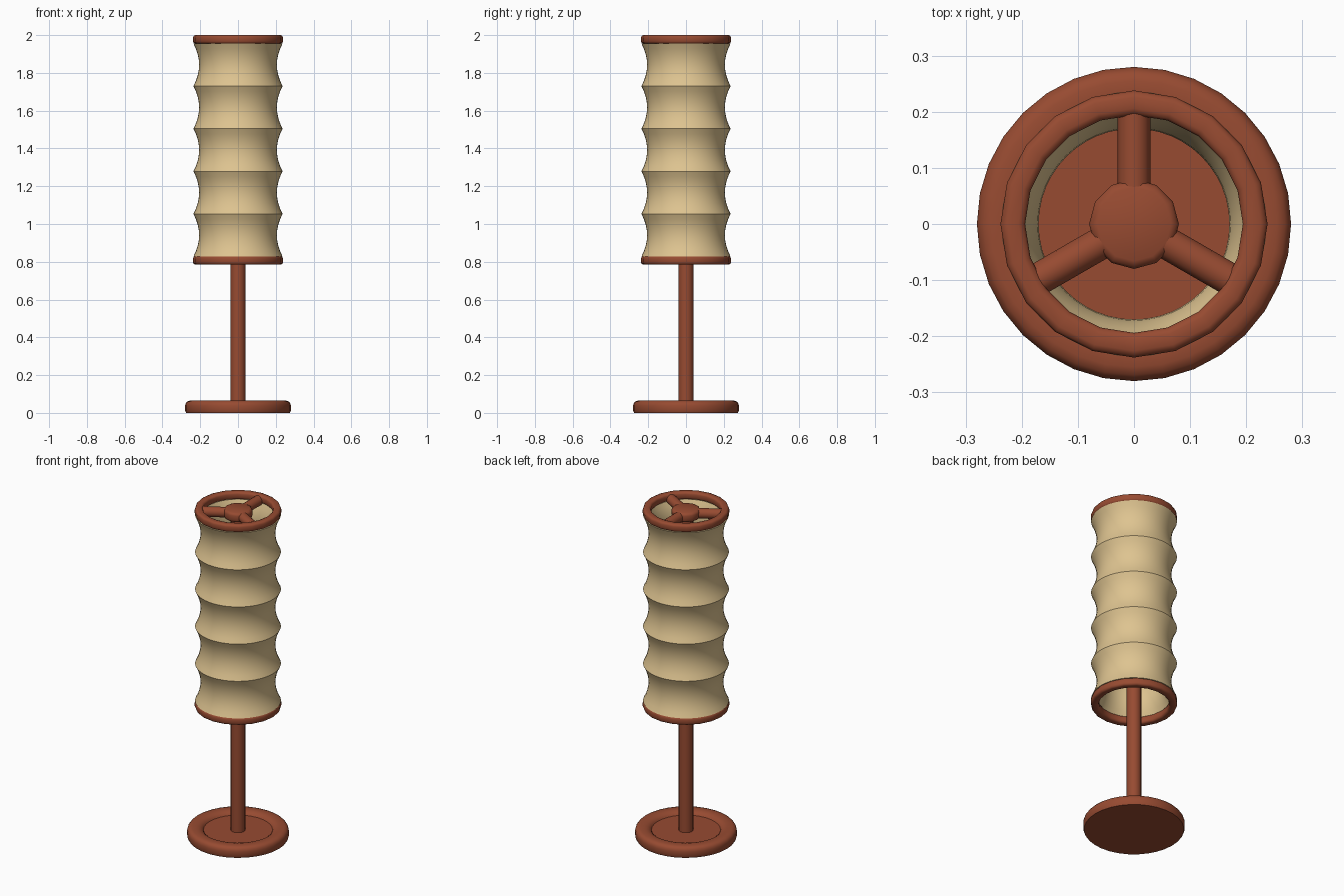
import bpy, bmesh, math
from mathutils import Matrix

if "Cube" in bpy.data.objects:
    bpy.data.objects.remove(bpy.data.objects["Cube"])


def material(name, rgb):
    m = bpy.data.materials.new(name)
    m.diffuse_color = (*rgb, 1)
    m.use_nodes = True
    m.node_tree.nodes["Principled BSDF"].inputs["Base Color"].default_value = m.diffuse_color
    return m


WOOD = material("red_brown_wood", (0.31, 0.07, 0.031))
PAPER = material("tan_paper", (0.73, 0.55, 0.28))


def finish(name, bm, mat, angle=35):
    bmesh.ops.recalc_face_normals(bm, faces=bm.faces)
    me = bpy.data.meshes.new(name)
    bm.to_mesh(me)
    bm.free()
    ob = bpy.data.objects.new(name, me)
    bpy.context.collection.objects.link(ob)
    me.materials.append(mat)
    bpy.ops.object.select_all(action='DESELECT')
    ob.select_set(True)
    bpy.context.view_layer.objects.active = ob
    bpy.ops.object.shade_smooth_by_angle(angle=math.radians(angle))
    return ob


def lathe(name, profile, sides, mat, closed=False, angle=35):
    """Turn an (r, z) profile around z; a vertex always lies on +y."""
    bm = bmesh.new()
    rings = []
    for r, z in profile:
        if r == 0:
            rings.append([bm.verts.new((0, 0, z))] * sides)
        else:
            rings.append([bm.verts.new((r * math.sin(2 * math.pi * i / sides),
                                        r * math.cos(2 * math.pi * i / sides), z))
                          for i in range(sides)])
    pairs = list(zip(rings, rings[1:]))
    if closed:
        pairs.append((rings[-1], rings[0]))
    for a, b in pairs:
        for i in range(sides):
            j = (i + 1) % sides
            vs = list(dict.fromkeys((a[i], a[j], b[j], b[i])))
            if len(vs) > 2:
                bm.faces.new(vs)
    return finish(name, bm, mat, angle)


# Base: rounded rim around a shallow recess
lathe("base", [(0, 0), (0.275, 0), (0.28, 0.012), (0.28, 0.038), (0.277, 0.05),
               (0.269, 0.06), (0.255, 0.065), (0.225, 0.065), (0.207, 0.06),
               (0.195, 0.051), (0.19, 0.043), (0, 0.043)], 32, WOOD)

# Pole
lathe("pole", [(0, 0.035), (0.04, 0.035), (0.04, 1.95), (0, 1.95)], 20, WOOD)


# Shade end rings with bevelled edges
def band(name, z0, z1):
    ri, ro, b = 0.194, 0.238, 0.012
    c = b * 0.3
    lathe(name, [(ri + b, z0), (ro - b, z0), (ro - c, z0 + c), (ro, z0 + b),
                 (ro, z1 - b), (ro - c, z1 - c), (ro - b, z1), (ri + b, z1),
                 (ri + c, z1 - c), (ri, z1 - b), (ri, z0 + b), (ri + c, z0 + c)],
          20, WOOD, closed=True, angle=50)


band("lower_ring", 0.785, 0.83)
band("upper_ring", 1.955, 2.0)

# Scalloped shade: five concave sections, with wall thickness
Z0, PITCH, N, STEPS = 0.828, 0.2255, 5, 8
outer = []
for k in range(N * STEPS + 1):
    t = (k % STEPS) / STEPS
    outer.append((0.236 - 0.03 * 4 * t * (1 - t), Z0 + PITCH * k / STEPS))
inner = [(r - 0.036, z) for r, z in reversed(outer)]
lathe("shade", outer + inner, 48, PAPER, closed=True, angle=30)

# Hub on top of the pole
lathe("hub", [(0, 1.94), (0.066, 1.94), (0.076, 1.945), (0.08, 1.955), (0.08, 1.982),
              (0.076, 1.991), (0.066, 1.996), (0, 1.996)], 12, WOOD, angle=45)

# Three round spokes from hub to upper ring
for i in range(3):
    bm = bmesh.new()
    bmesh.ops.create_cone(bm, cap_ends=True, segments=16, radius1=0.029, radius2=0.029,
                          depth=0.16)
    turn = Matrix.Rotation(math.radians(120 * i), 4, 'Z')
    bmesh.ops.transform(bm, verts=bm.verts, matrix=turn @ Matrix.Translation((0, 0.125, 1.967))
                        @ Matrix.Rotation(math.pi / 2, 4, 'X'))
    finish(f"spoke_{i + 1}", bm, WOOD)
